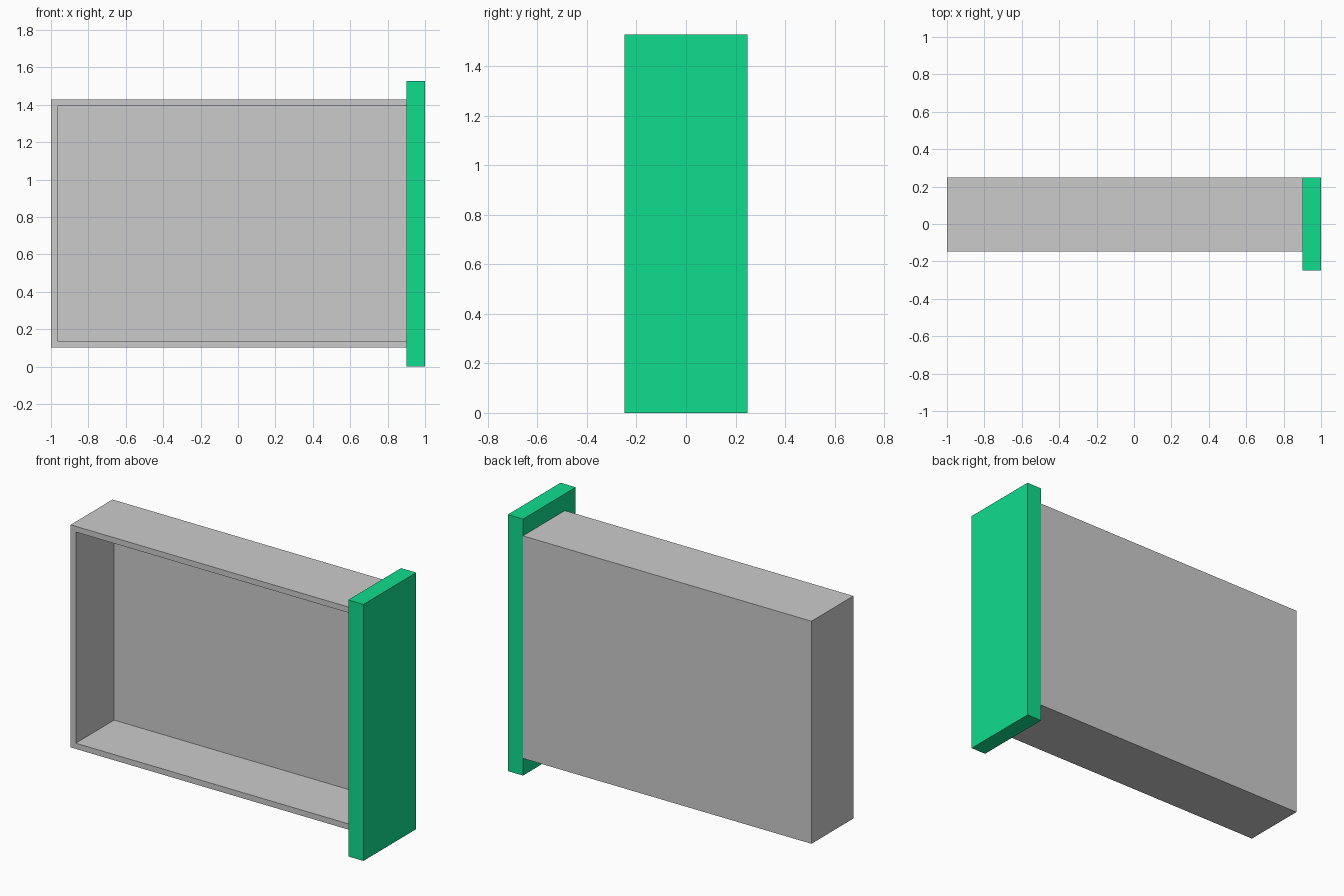
import bpy
import bmesh
from mathutils import Vector

if "Cube" in bpy.data.objects:
    bpy.data.objects.remove(bpy.data.objects["Cube"])


def box(name, lo, hi, open_sides=()):
    """Axis-aligned box; faces whose normals are in open_sides are removed."""
    lo, hi = Vector(lo), Vector(hi)
    bm = bmesh.new()
    bmesh.ops.create_cube(bm, size=1)
    bmesh.ops.scale(bm, vec=hi - lo, verts=bm.verts)
    bmesh.ops.translate(bm, vec=(lo + hi) / 2, verts=bm.verts)
    bm.normal_update()
    removed = [f for f in bm.faces
               if any(f.normal.dot(Vector(s)) > 0.9 for s in open_sides)]
    if removed:
        bmesh.ops.delete(bm, geom=removed, context='FACES')
    mesh = bpy.data.meshes.new(name)
    bm.to_mesh(mesh)
    bm.free()
    obj = bpy.data.objects.new(name, mesh)
    bpy.context.collection.objects.link(obj)
    return obj


# Thin-walled tray, open at the front and where it meets the end panel
tray = box("tray", (-1, -0.146, 0.102), (0.9, 0.248, 1.427),
           open_sides=[(0, -1, 0), (1, 0, 0)])
walls = tray.modifiers.new("walls", 'SOLIDIFY')
walls.thickness = 0.034
walls.offset = -1
walls.use_even_offset = True
walls.use_quality_normals = True

# Green end panel closing the right side
panel = box("end_panel", (0.9, -0.248, 0), (1, 0.248, 1.527))
green = bpy.data.materials.new("green")
green.diffuse_color = (0.005, 0.72, 0.27, 1)
green.use_nodes = True
green.node_tree.nodes["Principled BSDF"].inputs["Base Color"].default_value = green.diffuse_color
panel.data.materials.append(green)
